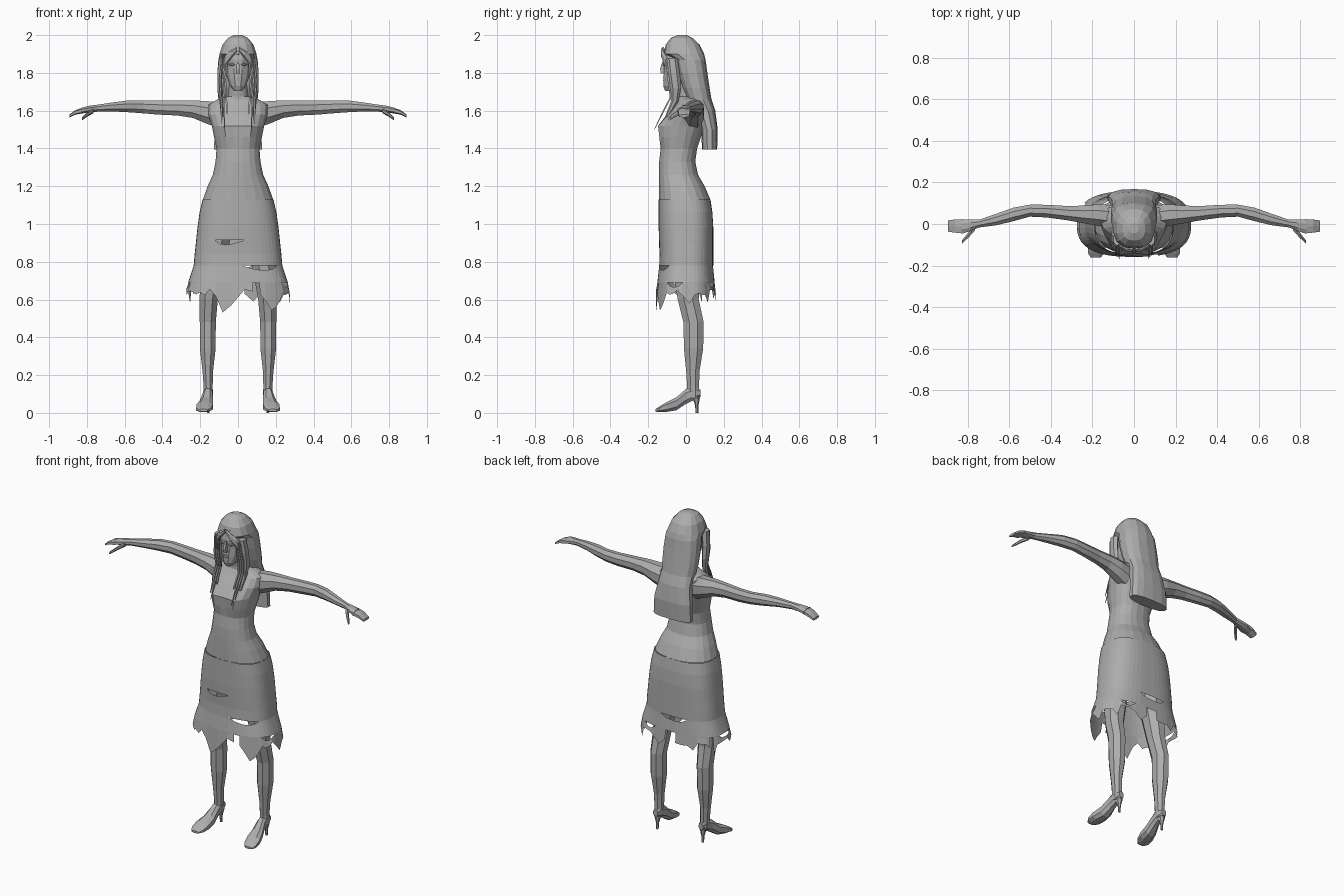
import bpy, bmesh, math, random
from mathutils import Vector
random.seed(4)

grey = bpy.data.materials.new("plain grey")
grey.diffuse_color = (0.42, 0.42, 0.42, 1)


def finish(name, bm, fix=True):
    if fix:
        bmesh.ops.recalc_face_normals(bm, faces=bm.faces)
    me = bpy.data.meshes.new(name)
    bm.to_mesh(me)
    bm.free()
    me.materials.append(grey)
    ob = bpy.data.objects.new(name, me)
    bpy.context.collection.objects.link(ob)
    return ob


def spow(v, p):
    return math.copysign(abs(v) ** p, v)


def ring(axis, c, r1, r2, n, p=1.0):
    """Rounded outline around a point, in the plane across the given axis."""
    pts = []
    for i in range(n):
        a = 2 * math.pi * (i + 0.5) / n
        u, v = r1 * spow(math.cos(a), p), r2 * spow(math.sin(a), p)
        off = {"z": (u, v, 0), "x": (0, u, v), "y": (u, 0, v)}[axis]
        pts.append(Vector(c) + Vector(off))
    return pts


def loft(name, rings, caps=True):
    bm = bmesh.new()
    vs = [[bm.verts.new(p) for p in r] for r in rings]
    n = len(vs[0])
    for a, b in zip(vs, vs[1:]):
        for i in range(n):
            bm.faces.new((a[i], a[(i + 1) % n], b[(i + 1) % n], b[i]))
    if caps:
        bm.faces.new(vs[0])
        bm.faces.new(vs[-1])
    return finish(name, bm)


def stack(rows, n, p=1.0):
    """Horizontal outlines from (z, half width, front y, back y)."""
    return [ring("z", (0, (f + b) / 2, z), rx, (b - f) / 2, n, p) for z, rx, f, b in rows]


def both(name, make):
    for s, side in ((1, "left"), (-1, "right")):
        make(f"{side}_{name}", s)


def flip(rings, s):
    return [[Vector((p.x * s, p.y, p.z)) for p in r] for r in rings]


# Bodice and neck, with the bust pushed forward
torso = stack([(1.13, .188, -.145, .13), (1.2, .163, -.145, .10), (1.26, .135, -.145, .065),
               (1.33, .12, -.143, .05), (1.4, .115, -.135, .06), (1.46, .128, -.13, .08),
               (1.52, .14, -.125, .10), (1.58, .158, -.10, .105), (1.63, .16, -.06, .10),
               (1.66, .11, -.04, .085), (1.675, .055, -.04, .065), (1.78, .045, -.055, .04)], 20, .85)
for r in torso:
    for p in r:
        if p.y < -.04 and p.z < 1.6:
            p.y -= .04 * math.exp(-((abs(p.x) - .065) / .05) ** 2 - ((p.z - 1.5) / .05) ** 2)
loft("bodice", torso)

# Skirt with torn slits and a ragged hem
N = 48
rows = [(1.13, .188, -.145, .13), (1.06, .204, -.145, .14), (.98, .215, -.145, .145),
        (.915, .222, -.143, .145), (.912, .222, -.143, .145), (.84, .23, -.14, .145),
        (.78, .235, -.142, .145), (.777, .236, -.142, .145), (.69, .265, -.152, .152),
        (.687, .265, -.152, .152), (.645, .275, -.158, .158)]
slits = {3: [(32, 36)], 6: [(36, 43), (10, 14)], 8: [(43, 47), (22, 26), (6, 9)]}
skirt = stack(rows, N, .75)
for k, spans in slits.items():
    for a, b in spans:
        for i in range(a + 1, b):
            skirt[k + 1][i].z -= .018 * math.sin(math.pi * (i - a) / (b - a)) + .004
for i, p in enumerate(skirt[-1]):
    p.z += random.uniform(-.025, .012)
    if p.y < 0 and abs(p.x) < .23:
        p.z -= max(0, .13 - 2.0 * abs(p.x + .07)) + max(0, .10 - 1.2 * abs(p.x - .18))
    elif p.y > 0 and i % 5 == 0:
        p.z -= .05
bm = bmesh.new()
grid = [[bm.verts.new(p) for p in r] for r in skirt]
for k in range(len(grid) - 1):
    for i in range(N):
        if any(a <= i < b for a, b in slits.get(k, [])):
            continue
        if k == len(grid) - 2 and i in (11, 19, 37):
            continue
        j = (i + 1) % N
        bm.faces.new((grid[k][i], grid[k + 1][i], grid[k + 1][j], grid[k][j]))
finish("torn_skirt", bm, fix=True)


# Legs: (z, x, y, half width, half depth)
def leg(name, s):
    rows = [(.08, .158, .037, .026, .036), (.14, .158, .038, .026, .034), (.22, .16, .036, .03, .038),
            (.34, .16, .04, .045, .055), (.48, .16, .04, .046, .058), (.6, .155, .012, .052, .06),
            (.75, .14, .0, .065, .075), (.98, .105, .0, .085, .09)]
    loft(name, flip([ring("z", (x, y, z), a, b, 8) for z, x, y, a, b in rows], s))


# Shoes: (y, x, half width, sole z, top z)
def shoe(name, s):
    rows = [(.078, .157, .016, .085, .125), (.05, .157, .026, .07, .14), (.0, .16, .027, .045, .13),
            (-.05, .167, .038, .012, .085), (-.1, .176, .046, .004, .06), (-.14, .182, .042, .004, .035),
            (-.162, .184, .025, .006, .02)]
    loft(name, flip([ring("y", (x, y, (a + b) / 2), w, (b - a) / 2, 8, .8) for y, x, w, a, b in rows], s))


def heel(name, s):
    rows = [(0, .058, .007), (.04, .057, .009), (.085, .054, .021)]
    loft(name, flip([ring("z", (.157, y, z), r, r, 6) for z, y, r in rows], s))


# Arms: (x, y, z, half depth, half height)
def arm(name, s):
    rows = [(.1, .035, 1.575, .06, .075), (.17, .043, 1.592, .056, .064), (.24, .046, 1.608, .046, .05),
            (.32, .052, 1.614, .037, .043), (.42, .062, 1.616, .033, .04), (.5, .064, 1.62, .031, .037),
            (.58, .046, 1.623, .035, .034), (.66, .022, 1.62, .03, .026), (.745, .002, 1.613, .02, .02),
            (.785, -.006, 1.608, .03, .02), (.83, -.012, 1.6, .038, .016)]
    loft(name, flip([ring("x", (x, y, z), a, b, 8) for x, y, z, a, b in rows], s))


def fingers(name, s):
    rows = [(.82, -.012, 1.601, .037, .015), (.86, -.01, 1.591, .035, .012), (.893, -.01, 1.572, .03, .008)]
    loft(name, flip([ring("x", (x, y, z), a, b, 6, .7) for x, y, z, a, b in rows], s))


def thumb(name, s):
    rows = [(.765, -.018, 1.6, .016, .014), (.795, -.052, 1.582, .015, .012), (.826, -.086, 1.557, .009, .008)]
    loft(name, flip([ring("x", (x, y, z), a, b, 6) for x, y, z, a, b in rows], s))


for part, make in (("leg", leg), ("shoe", shoe), ("heel", heel), ("arm", arm),
                   ("fingers", fingers), ("thumb", thumb)):
    both(part, make)

# Head, nose and lips
loft("head", stack([(1.705, .022, -.112, -.05), (1.73, .042, -.122, 0), (1.77, .058, -.122, .04),
                    (1.82, .068, -.118, .06), (1.87, .072, -.122, .07), (1.93, .066, -.112, .06)], 12, .85))
loft("nose", [ring("z", (0, -.119, 1.862), .008, .008, 4), ring("z", (0, -.126, 1.82), .012, .016, 4),
              ring("z", (0, -.124, 1.798), .017, .013, 4)])
for name, z, w in (("upper_lip", 1.773, .022), ("lower_lip", 1.76, .018)):
    loft(name, [ring("x", (x * w, -.121 + .008 * abs(x), z), .008 - .005 * abs(x), .006 - .004 * abs(x), 6)
                for x in (-1, -.4, .4, 1)])


def eye(name, s):
    loft(name, flip([ring("x", (x, y, 1.845), .006, h, 6)
                     for x, y, h in ((.016, -.117, .002), (.03, -.116, .008), (.05, -.102, .003))], s))


both("eye", eye)

# Hair: crown and long back fall
loft("hair", stack([(1.395, .13, .085, .165), (1.5, .125, .08, .168), (1.6, .108, .045, .155),
                    (1.66, .106, .005, .135), (1.72, .112, -.02, .125), (1.8, .112, -.045, .113),
                    (1.868, .106, -.062, .104), (1.9, .1, -.118, .096), (1.95, .083, -.107, .072),
                    (1.985, .054, -.08, .035), (2.0, .022, -.045, .005)], 14, .8))


# Parted fringe and hanging front strands
def fringe(name, s):
    rows = [(.005, -.122, 1.925, .012), (.035, -.124, 1.9, .022), (.065, -.108, 1.865, .03), (.09, -.08, 1.82, .035)]
    loft(name, flip([ring("x", (x, y, z), .01, h, 6) for x, y, z, h in rows], s))


def side_lock(name, s):
    rows = [(1.88, .082, -.075, .02, .03), (1.8, .094, -.065, .018, .032), (1.72, .096, -.055, .016, .03),
            (1.65, .088, -.06, .012, .02), (1.57, .085, -.1, .006, .01)]
    loft(name, flip([ring("z", (x, y, z), a, b, 6) for z, x, y, a, b in rows], s))


both("fringe", fringe)
both("side_lock", side_lock)
for k, (x, end) in enumerate(((.062, 1.58), (.076, 1.5), (.09, 1.53))):
    def strand(name, s):
        path = [(1.87, x - .005, -.105), (1.76, x + .006, -.092), (1.67, x, -.082),
                (1.6, x - .003, -.118), (end, x - .005, -.118 - .5 * (1.6 - end))]
        loft(name, flip([ring("z", (px, y, z), w, w, 4)
                         for (z, px, y), w in zip(path, (.005, .007, .006, .006, .002))], s))
    both(f"front_strand_{k + 1}", strand)
